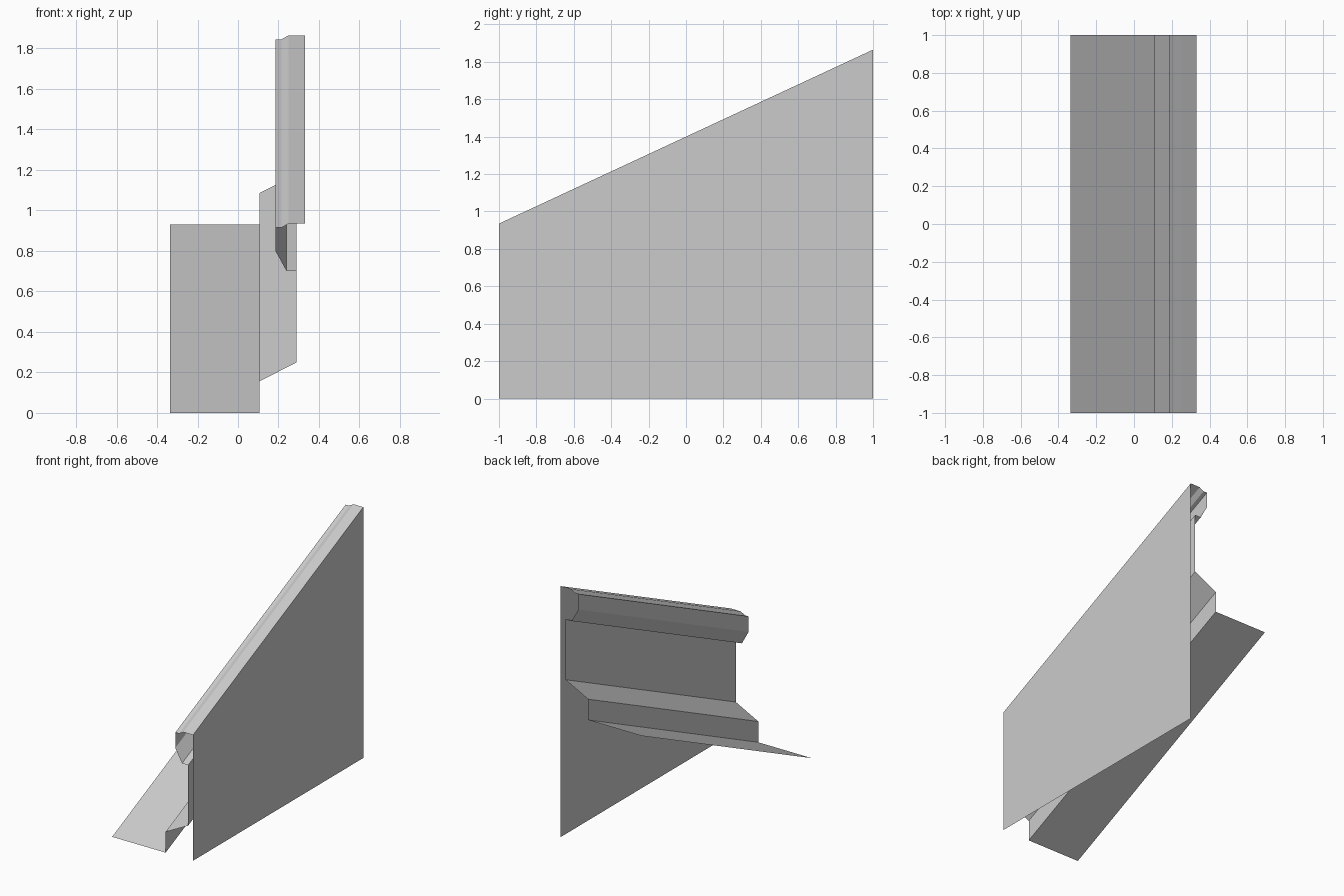
import bpy
import bmesh

RISE = 0.93  # height gained from front to back

cube = bpy.data.objects.get("Cube")
if cube:
    bpy.data.objects.remove(cube, do_unlink=True)

grey = bpy.data.materials.new("light grey")
grey.use_nodes = True
colour = (0.6, 0.6, 0.6, 1)
grey.diffuse_color = colour
grey.node_tree.nodes["Principled BSDF"].inputs["Base Color"].default_value = colour


def sheet(name, front, back):
    """Thin strip of flat faces joining a front line to a back line."""
    bm = bmesh.new()
    a = [bm.verts.new((x, -1, z)) for x, z in front]
    b = [bm.verts.new((x, 1, z)) for x, z in back]
    for i in range(len(a) - 1):
        bm.faces.new((a[i], a[i + 1], b[i + 1], b[i]))
    mesh = bpy.data.meshes.new(name)
    bm.to_mesh(mesh)
    bm.free()
    mesh.materials.append(grey)
    obj = bpy.data.objects.new(name, mesh)
    bpy.context.collection.objects.link(obj)
    return obj


def sweep(name, profile):
    """Run an open cross-section up the slope."""
    return sheet(name, profile, [(x, z + RISE) for x, z in profile])


# Sloping floor strip
sweep("ramp_floor", [(-0.335, 0), (0.105, 0)])

# Low kerb with a bevelled ledge
sweep("kerb", [(0.105, 0), (0.105, 0.155), (0.29, 0.25)])

# Recessed inner panel
sweep("inner_panel", [(0.29, 0.25), (0.29, 0.70)])

# Hollow handrail, open at both ends
sweep("handrail", [(0.29, 0.70), (0.24, 0.70), (0.185, 0.80), (0.185, 0.915),
                   (0.215, 0.915), (0.25, 0.935), (0.33, 0.935)])

# Outer wall with a level base
sheet("outer_wall", [(0.33, 0.935), (0.33, 0)], [(0.33, 0.935 + RISE), (0.33, 0)])
